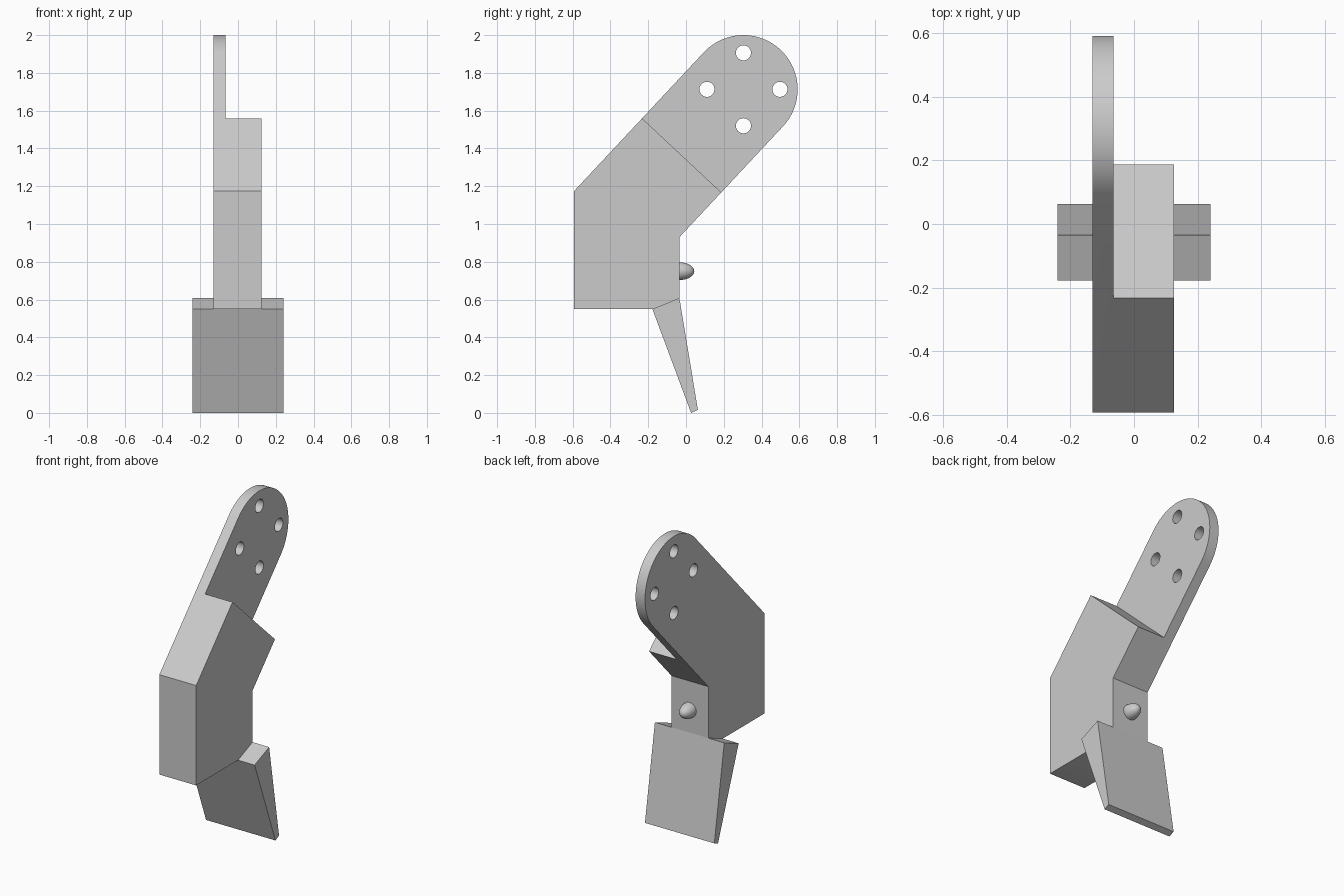
import bpy, bmesh, math
from mathutils import Vector

default = bpy.data.objects.get("Cube")
if default:
    bpy.data.objects.remove(default, do_unlink=True)

grey = bpy.data.materials.new("plain grey")
grey.use_nodes = True
COLOUR = (0.6, 0.6, 0.6, 1)
grey.diffuse_color = COLOUR
grey.node_tree.nodes["Principled BSDF"].inputs["Base Color"].default_value = COLOUR


def finish(name, bm):
    bmesh.ops.recalc_face_normals(bm, faces=bm.faces)
    mesh = bpy.data.meshes.new(name)
    bm.to_mesh(mesh)
    bm.free()
    mesh.materials.append(grey)
    obj = bpy.data.objects.new(name, mesh)
    bpy.context.collection.objects.link(obj)
    return obj


def slab(name, profile, x0, x1):
    """Extrude a (y, z) outline from x0 to x1."""
    bm = bmesh.new()
    face = bm.faces.new([bm.verts.new((x0, y, z)) for y, z in profile])
    ext = bmesh.ops.extrude_face_region(bm, geom=[face])
    moved = [v for v in ext["geom"] if isinstance(v, bmesh.types.BMVert)]
    bmesh.ops.translate(bm, verts=moved, vec=(x1 - x0, 0, 0))
    return finish(name, bm)


def arc(cy, cz, r, start, end, steps):
    angles = [start + (end - start) * i / steps for i in range(steps + 1)]
    return [(cy + r * math.cos(a), cz + r * math.sin(a)) for a in angles]


def smooth(obj):
    bpy.ops.object.select_all(action='DESELECT')
    obj.select_set(True)
    bpy.context.view_layer.objects.active = obj
    bpy.ops.object.shade_smooth_by_angle(angle=math.radians(30))


# Bent arm with a rounded end
CY, CZ, R = 0.304, 1.713, 0.287
lean = math.atan2(0.38, 0.36)
end_arc = arc(CY, CZ, R, lean - math.pi / 2, lean + math.pi / 2, 48)
arm = slab("bent_arm", [(-0.592, 0.55), (-0.178, 0.55), (-0.035, 0.608),
                        (-0.035, 0.93)] + end_arc + [(-0.592, 1.175)], -0.13, 0.125)

# Cutters: the thinned upper half and the four bolt holes
cutters = [slab("step_cutter", [(-0.23, 1.557), (0.187, 1.167), (1.0, 2.037),
                                (0.583, 2.427)], -0.065, 0.3)]
# extend the step cutter past both edges of the arm
across = Vector((0, 0.417, -0.39)).normalized() * 0.2
for v in cutters[0].data.vertices:
    v.co += across if v.index % 4 in (1, 2) else -across
cutters[0].data.update()
for i in range(4):
    a = i * math.pi / 2
    circle = arc(CY + 0.193 * math.cos(a), CZ + 0.193 * math.sin(a),
                 0.04, 0, 2 * math.pi * 31 / 32, 31)
    cutters.append(slab("hole_cutter", circle, -0.3, 0.2))

for cutter in cutters:
    cutter.hide_render = True
    mod = arm.modifiers.new("cut", 'BOOLEAN')
    mod.operation = 'DIFFERENCE'
    mod.solver = 'EXACT'
    mod.object = cutter

# Bake the cuts and drop the cutters
bpy.context.view_layer.update()
cut_mesh = bpy.data.meshes.new_from_object(
    arm.evaluated_get(bpy.context.evaluated_depsgraph_get()))
arm.modifiers.clear()
arm.data = cut_mesh
for cutter in cutters:
    bpy.data.objects.remove(cutter, do_unlink=True)
arm.data.materials.clear()
arm.data.materials.append(grey)
for p in arm.data.polygons:
    p.material_index = 0
smooth(arm)

# Tapered paddle below the arm
slab("tapered_paddle", [(-0.178, 0.55), (0.027, 0.0), (0.063, 0.016),
                        (-0.035, 0.608)], -0.24, 0.24)

# Domed button on the back
bm = bmesh.new()
bmesh.ops.create_uvsphere(bm, u_segments=32, v_segments=16, radius=1)
bmesh.ops.scale(bm, vec=(0.047, 0.08, 0.047), verts=bm.verts)
bmesh.ops.translate(bm, vec=(0, -0.036, 0.75), verts=bm.verts)
smooth(finish("domed_button", bm))
